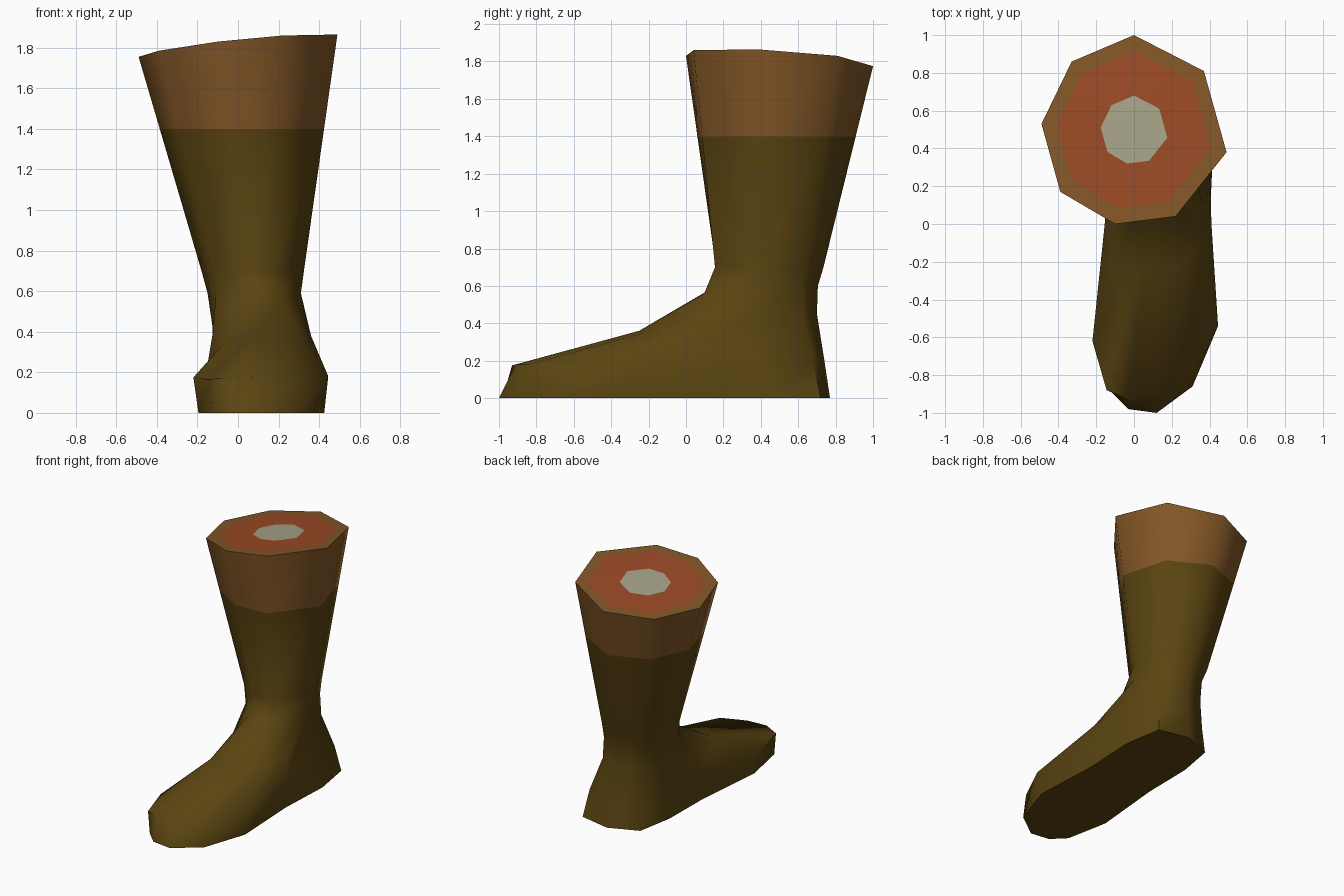
import bpy, bmesh, math
from mathutils import Vector

if "Cube" in bpy.data.objects:
    bpy.data.objects.remove(bpy.data.objects["Cube"], do_unlink=True)


def material(name, rgb):
    """Flat material from 0-255 screen values, stored as linear."""
    lin = [((c / 255 + 0.055) / 1.055) ** 2.4 for c in rgb]
    m = bpy.data.materials.new(name)
    m.use_nodes = True
    m.diffuse_color = (*lin, 1)
    m.node_tree.nodes["Principled BSDF"].inputs["Base Color"].default_value = (*lin, 1)
    return m


MATS = [material("olive_sock", (90, 68, 17)), material("brown_skin", (131, 87, 39)),
        material("red_flesh", (155, 74, 38)), material("pale_bone", (167, 163, 137))]
SOCK, SKIN, FLESH, BONE = range(4)

# Foot outlines, 13 points each, from the heel round by -x to the toe and back
sole = [(.13, .77, 0), (-.09, .68, 0), (-.14, .4, 0), (-.145, 0, 0), (-.195, -.55, 0),
        (-.13, -.88, 0), (-.03, -.98, 0), (.12, -1, 0), (.31, -.86, 0), (.425, -.52, 0),
        (.4, 0, 0), (.42, .42, 0), (.37, .72, 0)]
foot_side = [(.11, .74, .2), (-.08, .66, .2), (-.13, .42, .2), (-.155, 0, .21),
             (-.22, -.62, .175), (-.145, -.88, .165), (-.03, -.93, .175), (.12, -.91, .18),
             (.3, -.84, .18), (.445, -.54, .18), (.41, 0, .25), (.4, .35, .25), (.34, .68, .2)]
instep = [(.08, .7, .45), (-.08, .64, .43), (-.125, .42, .42), (-.125, .12, .39),
          (-.09, -.2, .32), (-.03, -.25, .355), (.05, -.25, .36), (.15, -.25, .36),
          (.25, -.22, .35), (.35, -.12, .33), (.36, .1, .38), (.31, .36, .45), (.27, .62, .44)]

# Leg rings have 8 corners; the toe columns share the two shin corners
COLUMNS = [0, 1, 2, 3, 4, 4, 4, 5, 5, 5, 6, 6, 7]
ankle = [(.07, .705, .6), (-.09, .645, .6), (-.15, .46, .59), (-.11, .25, .57),
         (.02, .1, .565), (.22, .1, .56), (.31, .38, .59), (.26, .62, .6)]
shin = [(.07, .735, .7), (-.12, .67, .7), (-.18, .47, .7), (-.13, .26, .7),
        (.02, .16, .7), (.17, .155, .7), (.325, .39, .7), (.26, .64, .7)]
cut = [(0, 1, 1.775), (-.33, .86, 1.75), (-.49, .53, 1.755), (-.39, .17, 1.785),
       (-.1, 0, 1.83), (.22, .04, 1.86), (.49, .38, 1.865), (.37, .81, 1.83)]


def level(a, b, z):
    """Point at height z on the line a-b."""
    a, b = Vector(a), Vector(b)
    return a.lerp(b, (z - a.z) / (b.z - a.z))


def shrink(ring, f):
    """Ring scaled towards the middle of the cut."""
    c = Vector((0, .5, 1.81))
    return [c.lerp(Vector(p), f) for p in ring]


def spread(ring):
    return [ring[i] for i in COLUMNS]


hem = [level(a, b, 1.4) for a, b in zip(shin, cut)]
flesh_edge, bone_edge = shrink(cut, .83), shrink(cut, .36)
rings = [sole, foot_side, instep] + [spread(r) for r in (ankle, shin, hem, cut, flesh_edge, bone_edge)]
band_mats = [SOCK] * 5 + [SKIN, SKIN, FLESH]

# Loft the rings, merging shared corners
bm = bmesh.new()
found = {}


def vert(p):
    key = tuple(round(c, 4) for c in p)
    if key not in found:
        found[key] = bm.verts.new(p)
    return found[key]


def face(points, mat):
    vs = list(dict.fromkeys(vert(p) for p in points))
    if len(vs) > 2:
        bm.faces.new(vs).material_index = mat


for low, high, mat in zip(rings, rings[1:], band_mats):
    for j in range(len(low)):
        k = (j + 1) % len(low)
        face([low[j], low[k], high[k], high[j]], mat)

# Sole and bone end
face(sole[::-1], SOCK)
face(bone_edge, BONE)
bmesh.ops.recalc_face_normals(bm, faces=bm.faces)

mesh = bpy.data.meshes.new("leg_with_sock")
bm.to_mesh(mesh)
bm.free()
for m in MATS:
    mesh.materials.append(m)
leg = bpy.data.objects.new("leg_with_sock", mesh)
bpy.context.collection.objects.link(leg)
bpy.context.view_layer.objects.active = leg
leg.select_set(True)
bpy.ops.object.shade_smooth_by_angle(angle=math.radians(58))
